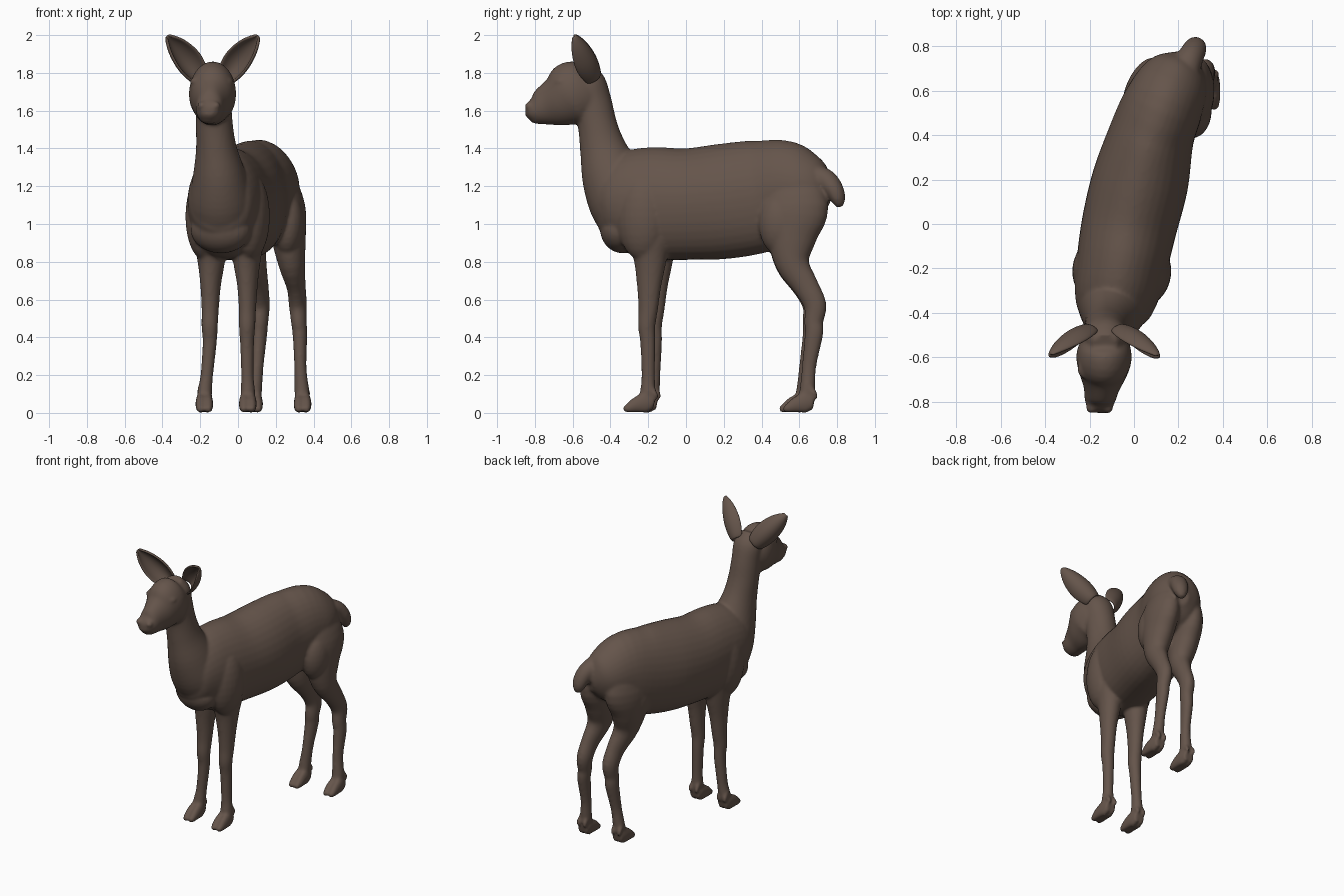
import bpy, bmesh, math
from mathutils import Vector, Matrix

brown = bpy.data.materials.new("brown_coat")
brown.diffuse_color = (0.13, 0.09, 0.07, 1)
BODY_SIDE = (0.96, -0.28, 0)
bm = bmesh.new()


def loft(rings, side=BODY_SIDE, steps=4, n=36, low=1, high=1):
    """Closed tube through rings of (x, y, z, half width, half depth).
    low and high square off (<1) or narrow (>1) the lower and upper halves."""
    p = [Vector(r) for r in rings]
    fine = []
    for i in range(len(p) - 1):
        a, b, c, d = p[max(i - 1, 0)], p[i], p[i + 1], p[min(i + 2, len(p) - 1)]
        for k in range(steps):
            t = k / steps
            fine.append(0.5 * (2 * b + (c - a) * t + (2 * a - 5 * b + 4 * c - d) * t * t
                               + (3 * b - a - 3 * c + d) * t ** 3))
    fine.append(p[-1])
    loops = []
    for i, r in enumerate(fine):
        ahead, behind = fine[min(i + 1, len(fine) - 1)], fine[max(i - 1, 0)]
        tan = (Vector(ahead[:3]) - Vector(behind[:3])).normalized()
        s = Vector(side)
        s = (s - tan * s.dot(tan)).normalized()
        u = tan.cross(s)
        loop = []
        for j in range(n):
            ca, sa = math.cos(2 * math.pi * j / n), math.sin(2 * math.pi * j / n)
            e = low if sa * u.z < 0 else high
            loop.append(bm.verts.new(Vector(r[:3]) + s * r[3] * math.copysign(abs(ca) ** e, ca) + u * r[4] * sa))
        loops.append(loop)
    faces = [bm.faces.new(loops[0][::-1]), bm.faces.new(loops[-1])]
    for a, b in zip(loops, loops[1:]):
        for j in range(n):
            k = (j + 1) % n
            faces.append(bm.faces.new((a[j], a[k], b[k], b[j])))
    bmesh.ops.recalc_face_normals(bm, faces=faces)


def blob(c, r, yaw=-0.28):
    m = Matrix.Translation(c) @ Matrix.Rotation(yaw, 4, 'Z') @ Matrix.Diagonal((*r, 1))
    bmesh.ops.create_uvsphere(bm, u_segments=24, v_segments=14, radius=1, matrix=m)


def foot(x, y):
    # two toes and two dewclaws
    for s in (-1, 1):
        loft([(x + s * .017, y + .04, .05, .02, .032), (x + s * .019, y, .054, .026, .054),
              (x + s * .02, y - .05, .044, .027, .044), (x + s * .021, y - .095, .026, .023, .026),
              (x + s * .02, y - .122, .015, .014, .014)], (1, 0, 0))
        loft([(x + s * .02, y + .02, .13, .016, .018), (x + s * .024, y + .043, .1, .016, .016),
              (x + s * .026, y + .055, .075, .009, .009)], (1, 0, 0))


# Torso
loft([(-.10, -.46, 1.09, .07, .09), (-.095, -.42, 1.09, .15, .18), (-.08, -.32, 1.11, .19, .27),
      (-.055, -.18, 1.11, .205, .297), (-.02, 0, 1.105, .215, .295), (.03, .2, 1.12, .217, .305),
      (.08, .4, 1.15, .192, .297), (.13, .53, 1.185, .182, .262), (.18, .64, 1.175, .16, .205),
      (.215, .71, 1.16, .115, .14), (.235, .755, 1.15, .05, .06)], low=.78, high=1.08)
# Brisket and shoulders
blob((-.09, -.335, .97), (.165, .115, .125))
blob((.07, -.235, 1.04), (.095, .135, .23))
blob((-.18, -.19, 1.04), (.095, .135, .23))
# Haunches
blob((.262, .505, 1.0), (.088, .12, .17), -.05)
blob((.025, .53, 1.02), (.085, .11, .17), -.35)
# Tail
loft([(.22, .66, 1.26, .07, .065), (.25, .74, 1.23, .06, .06), (.272, .785, 1.18, .054, .05),
      (.28, .806, 1.13, .043, .038), (.28, .815, 1.09, .018, .018)])
# Neck
loft([(-.08, -.27, 1.02, .17, .18), (-.09, -.335, 1.13, .17, .185), (-.10, -.395, 1.26, .14, .16),
      (-.115, -.44, 1.40, .108, .123),
      (-.125, -.468, 1.52, .098, .104), (-.13, -.495, 1.65, .095, .10), (-.13, -.515, 1.76, .095, .085),
      (-.13, -.535, 1.83, .055, .04)], (1, 0, 0))
# Head, with brow, eye, nostril and chin bumps
loft([(-.13, -.47, 1.73, .07, .08), (-.13, -.53, 1.705, .108, .148), (-.135, -.60, 1.688, .125, .173),
      (-.14, -.67, 1.652, .108, .14), (-.147, -.74, 1.625, .08, .108), (-.153, -.79, 1.605, .07, .08),
      (-.155, -.83, 1.60, .055, .05), (-.156, -.85, 1.60, .028, .025)], (1, 0, 0))
for s in (-1, 1):
    blob((-.14 + s * .083, -.655, 1.755), (.032, .042, .02), 0)
    blob((-.14 + s * .092, -.665, 1.72), (.018, .022, .014), 0)
    blob((-.155 + s * .036, -.83, 1.625), (.026, .022, .024), 0)
blob((-.154, -.785, 1.55), (.045, .04, .02), 0)

# Front legs: (offset y, z, half width, half depth)
front = [(-.01, 1.1, .075, .12), (0, .95, .08, .12), (.01, .82, .073, .09), (.005, .68, .054, .066),
         (0, .55, .045, .052), (-.008, .46, .043, .046), (-.002, .37, .037, .04), (0, .2, .033, .036),
         (-.002, .12, .038, .04), (-.01, .06, .038, .04)]
front_x = {"right": [.06, .06, .047, .05, .05, .048, .048, .05, .052, .052],
           "left": [-.16, -.155, -.142, -.145, -.147, -.15, -.15, -.165, -.175, -.178]}
for name, base, lag in (("right", -.2, 0), ("left", -.165, .02)):
    loft([(x, base + o - (lag * max(0, .3 - z) / .3), z, w, d)
          for x, (o, z, w, d) in zip(front_x[name], front)])
    foot(front_x[name][-1], base - lag - .008)

# Hind legs: (y, z, half width, half depth)
hind = [(.55, 1.27, .06, .12), (.575, 1.09, .095, .18), (.56, .93, .09, .135), (.565, .79, .07, .09),
        (.635, .67, .05, .068), (.684, .57, .047, .06), (.676, .48, .041, .05), (.678, .42, .039, .049),
        (.652, .25, .032, .038), (.643, .13, .038, .04), (.63, .06, .038, .04)]
hind_x = {"right": [.225, .258, .268, .285, .308, .317, .322, .328, .33, .337, .342],
          "left": [.06, .05, .055, .08, .11, .12, .118, .115, .103, .09, .085]}
for name, lag in (("right", 0), ("left", .02)):
    loft([(x, y - lag * max(0, 1 - z), z, w, d) for x, (y, z, w, d) in zip(hind_x[name], hind)],
         (1, -.15, 0) if name == "right" else BODY_SIDE)
    foot(hind_x[name][-1], .637 - lag)

# Fuse all parts into one smooth skin
me = bpy.data.meshes.new("deer_body")
bm.to_mesh(me)
bm.free()
body = bpy.data.objects.new("deer_body", me)
bpy.context.collection.objects.link(body)
me.materials.append(brown)
fuse = body.modifiers.new("fuse", 'REMESH')
fuse.mode, fuse.voxel_size, fuse.use_smooth_shade = 'VOXEL', .01, True
relax = body.modifiers.new("relax", 'SMOOTH')
relax.factor, relax.iterations = .5, 6


# Ears: cupped leaf shapes
def ear(name, sx, base, tip):
    base, tip = Vector(base), Vector(tip)
    d = tip - base
    w = Vector((-sx * .58, .36, .52))
    w = (w - d * w.dot(d) / d.length_squared).normalized()
    back = d.cross(w).normalized()
    if back.y < 0:
        back = -back
    eb = bmesh.new()
    rows = []
    for t, half in ((0, .05), (.15, .066), (.35, .076), (.55, .07), (.75, .054), (.9, .03), (1, .008)):
        row = []
        for k in range(9):
            a = (k / 4 - 1) * 1.35
            row.append(eb.verts.new(base + d * t + w * half * math.sin(a) / math.sin(1.35)
                                    + back * half * 1.3 * (math.cos(a) - .5)))
        rows.append(row)
    for a, b in zip(rows, rows[1:]):
        for k in range(8):
            eb.faces.new((a[k], a[k + 1], b[k + 1], b[k]))
    bmesh.ops.recalc_face_normals(eb, faces=eb.faces)
    m = bpy.data.meshes.new(name)
    eb.to_mesh(m)
    eb.free()
    m.materials.append(brown)
    for f in m.polygons:
        f.use_smooth = True
    o = bpy.data.objects.new(name, m)
    bpy.context.collection.objects.link(o)
    sol = o.modifiers.new("thickness", 'SOLIDIFY')
    sol.thickness, sol.offset = .016, 0
    sub = o.modifiers.new("round", 'SUBSURF')
    sub.levels = sub.render_levels = 2


ear("left_ear", -1, (-.20, -.485, 1.775), (-.375, -.592, 1.995))
ear("right_ear", 1, (-.065, -.485, 1.775), (.107, -.597, 1.995))
